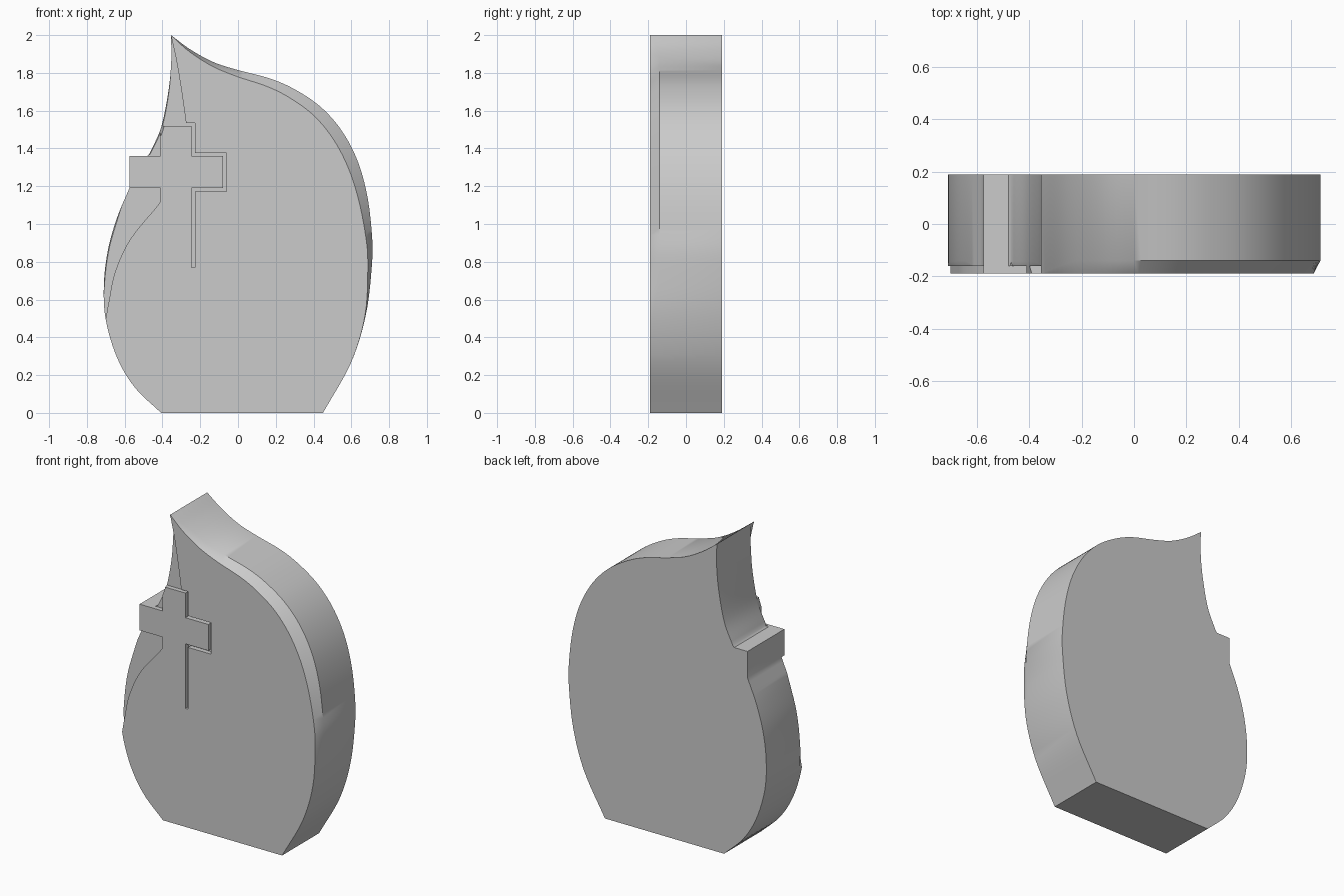
import bpy, bmesh
from mathutils import Vector

if "Cube" in bpy.data.objects:
    bpy.data.objects.remove(bpy.data.objects["Cube"])

HALF = 0.19      # half thickness
BEVEL = 0.05     # depth of the front bevel
RECESS = 0.03    # depth of the carved area


def spline(pts, n=6):
    """Catmull-Rom curve through the points (any dimension)."""
    p = [Vector(q) for q in pts]
    p = [2 * p[0] - p[1]] + p + [2 * p[-1] - p[-2]]
    out = []
    for i in range(1, len(p) - 2):
        a, b, c, d = p[i - 1:i + 3]
        for k in range(n):
            t = k / n
            out.append(0.5 * (2 * b + (c - a) * t + (2 * a - 5 * b + 4 * c - d) * t * t
                              + (3 * b - a - 3 * c + d) * t ** 3))
    return out + [p[-2]]


def loft(name, rings):
    """Closed solid through matching rings of 3D points."""
    bm = bmesh.new()
    vs = [[bm.verts.new(p) for p in r] for r in rings]
    n = len(vs[0])
    for a, b in zip(vs, vs[1:]):
        for i in range(n):
            j = (i + 1) % n
            bm.faces.new((a[i], a[j], b[j], b[i]))
    bm.faces.new(vs[0])
    bm.faces.new(vs[-1])
    bmesh.ops.remove_doubles(bm, verts=bm.verts, dist=1e-4)
    bmesh.ops.recalc_face_normals(bm, faces=bm.faces)
    me = bpy.data.meshes.new(name)
    bm.to_mesh(me)
    bm.free()
    ob = bpy.data.objects.new(name, me)
    bpy.context.collection.objects.link(ob)
    return ob


# flame outline, clockwise from the tip: (x, z, bevel width)
right = spline([(-0.355, 2.0, 0), (-0.254, 1.925, 0.012), (-0.13, 1.857, 0.022),
                (0, 1.815, 0.034), (0.17, 1.77, 0.045), (0.30, 1.713, 0.052),
                (0.434, 1.623, 0.058), (0.545, 1.50, 0.062), (0.63, 1.342, 0.06),
                (0.683, 1.156, 0.05), (0.709, 0.944, 0.034), (0.709, 0.785, 0.022),
                (0.677, 0.52, 0.004), (0.598, 0.265, 0), (0.45, 0, 0)])
left = spline([(-0.407, 0, 0), (-0.545, 0.133, 0), (-0.64, 0.292, 0), (-0.70, 0.493, 0),
               (-0.71, 0.68, 0.012), (-0.688, 0.865, 0.014), (-0.64, 1.034, 0.014),
               (-0.575, 1.19, 0.0)])
arm = [Vector((-0.575, 1.36, 0)), Vector((-0.48, 1.36, 0))]
upper = spline([(-0.47, 1.37, 0.014), (-0.407, 1.512, 0.014), (-0.367, 1.713, 0.012),
                (-0.353, 1.87, 0.006), (-0.355, 2.0, 0)])[:-1]
outline = right + left + arm + upper

back, mid, front = [], [], []
for i, p in enumerate(outline):
    w = max(p.z, 0)
    t = (outline[(i + 1) % len(outline)] - outline[i - 1]).to_2d().normalized()
    depth = BEVEL * min(1, w / 0.015)
    back.append((p.x, HALF, p.y))
    mid.append((p.x, -HALF + depth, p.y))
    front.append((p.x + t.y * w, -HALF, p.y - t.x * w))
body = loft("flame_stone", [back, mid, front])

# carved areas that leave the cross standing
upper_curve = [tuple(v) for v in spline([(-0.353, 1.99), (-0.325, 1.86), (-0.30, 1.71),
                                         (-0.275, 1.535)], 5)]
upper_cut = upper_curve + [
    (-0.227, 1.535), (-0.227, 1.377), (-0.06, 1.377), (-0.06, 1.172), (-0.227, 1.172),
    (-0.227, 0.77), (-0.245, 0.77), (-0.245, 1.19), (-0.08, 1.19), (-0.08, 1.36),
    (-0.245, 1.36), (-0.245, 1.52), (-0.41, 1.52), (-0.41, 1.36), (-0.7, 1.36), (-0.7, 1.99)]
lower_curve = [tuple(v) for v in spline([(-0.41, 1.12), (-0.434, 1.087), (-0.571, 0.918),
                                         (-0.65, 0.748), (-0.682, 0.6), (-0.703, 0.483)], 5)]
lower_cut = [(-0.8, 1.19), (-0.41, 1.19)] + lower_curve + [(-0.8, 0.483)]

bpy.context.view_layer.objects.active = body
body.select_set(True)
for name, prof in (("upper_cutter", upper_cut), ("lower_cutter", lower_cut)):
    cutter = loft(name, [[(x, y, z) for x, z in prof] for y in (-0.4, -HALF + RECESS)])
    cutter.hide_render = True
    mod = body.modifiers.new(name, 'BOOLEAN')
    mod.operation = 'DIFFERENCE'
    mod.solver = 'EXACT'
    mod.object = cutter
    bpy.ops.object.modifier_apply(modifier=mod.name)
    bpy.data.objects.remove(cutter)

bpy.ops.object.shade_smooth_by_angle(angle=0.6)
